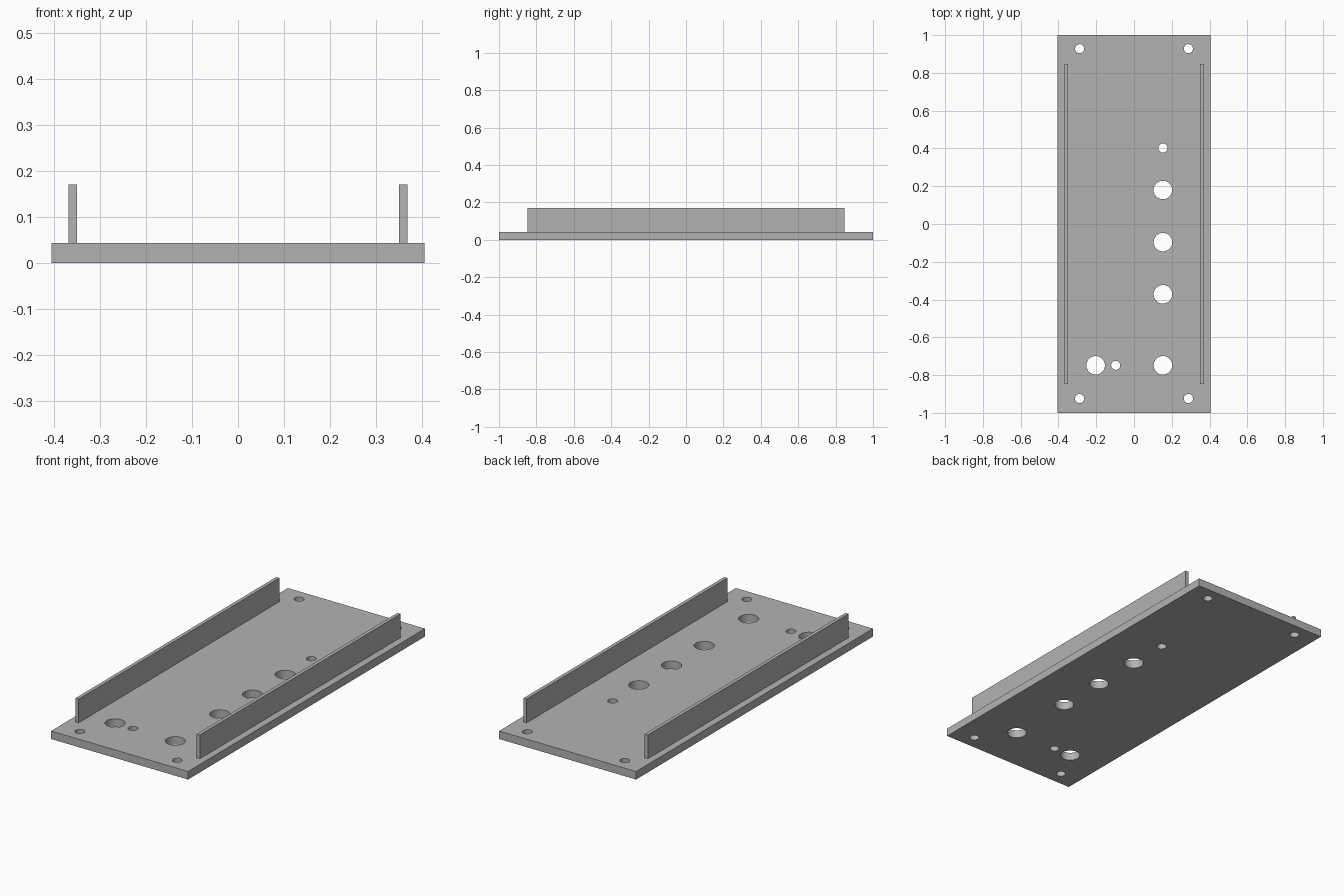
import bpy, bmesh
from mathutils import Matrix

if "Cube" in bpy.data.objects:
    bpy.data.objects.remove(bpy.data.objects["Cube"])

grey = bpy.data.materials.new("light grey")
grey.diffuse_color = (0.45, 0.45, 0.45, 1)
grey.use_nodes = True
grey.node_tree.nodes["Principled BSDF"].inputs["Base Color"].default_value = grey.diffuse_color

THICK = 0.043       # plate thickness
TOP = 0.17          # top of the side rails
BIG, SMALL = 0.049, 0.024


def box(name, x0, x1, y0, y1, z0, z1):
    bpy.ops.mesh.primitive_cube_add(
        size=1, location=((x0 + x1) / 2, (y0 + y1) / 2, (z0 + z1) / 2))
    ob = bpy.context.object
    ob.name = name
    ob.scale = (x1 - x0, y1 - y0, z1 - z0)
    bpy.ops.object.transform_apply(location=True, rotation=False, scale=True)
    ob.data.materials.append(grey)
    return ob


# Base plate
plate = box("base_plate", -0.405, 0.405, -1, 1, 0, THICK)

# Holes: corner screws, row of large holes, and small pilot holes
holes = [(x, y, SMALL) for x in (-0.288, 0.288) for y in (-0.924, 0.928)]
holes += [(0.153, y, BIG) for y in (0.18, -0.096, -0.372, -0.748)]
holes += [(-0.203, -0.748, BIG), (-0.097, -0.748, SMALL), (0.153, 0.402, SMALL)]

bm = bmesh.new()
for x, y, r in holes:
    bmesh.ops.create_cone(bm, cap_ends=True, segments=48, radius1=r, radius2=r,
                          depth=0.2, matrix=Matrix.Translation((x, y, THICK / 2)))
mesh = bpy.data.meshes.new("hole_cutter")
bm.to_mesh(mesh)
bm.free()
mesh.materials.append(grey)
cutter = bpy.data.objects.new("hole_cutter", mesh)
cutter.hide_render = True
bpy.context.collection.objects.link(cutter)

cut = plate.modifiers.new("holes", 'BOOLEAN')
cut.operation = 'DIFFERENCE'
cut.solver = 'EXACT'
cut.object = cutter
bpy.ops.object.modifier_apply(modifier=cut.name)
bpy.data.objects.remove(cutter)
bpy.ops.object.shade_smooth_by_angle()

# Side rails standing on the plate
box("left_rail", -0.368, -0.349, -0.848, 0.848, THICK, TOP)
box("right_rail", 0.349, 0.368, -0.848, 0.848, THICK, TOP)
